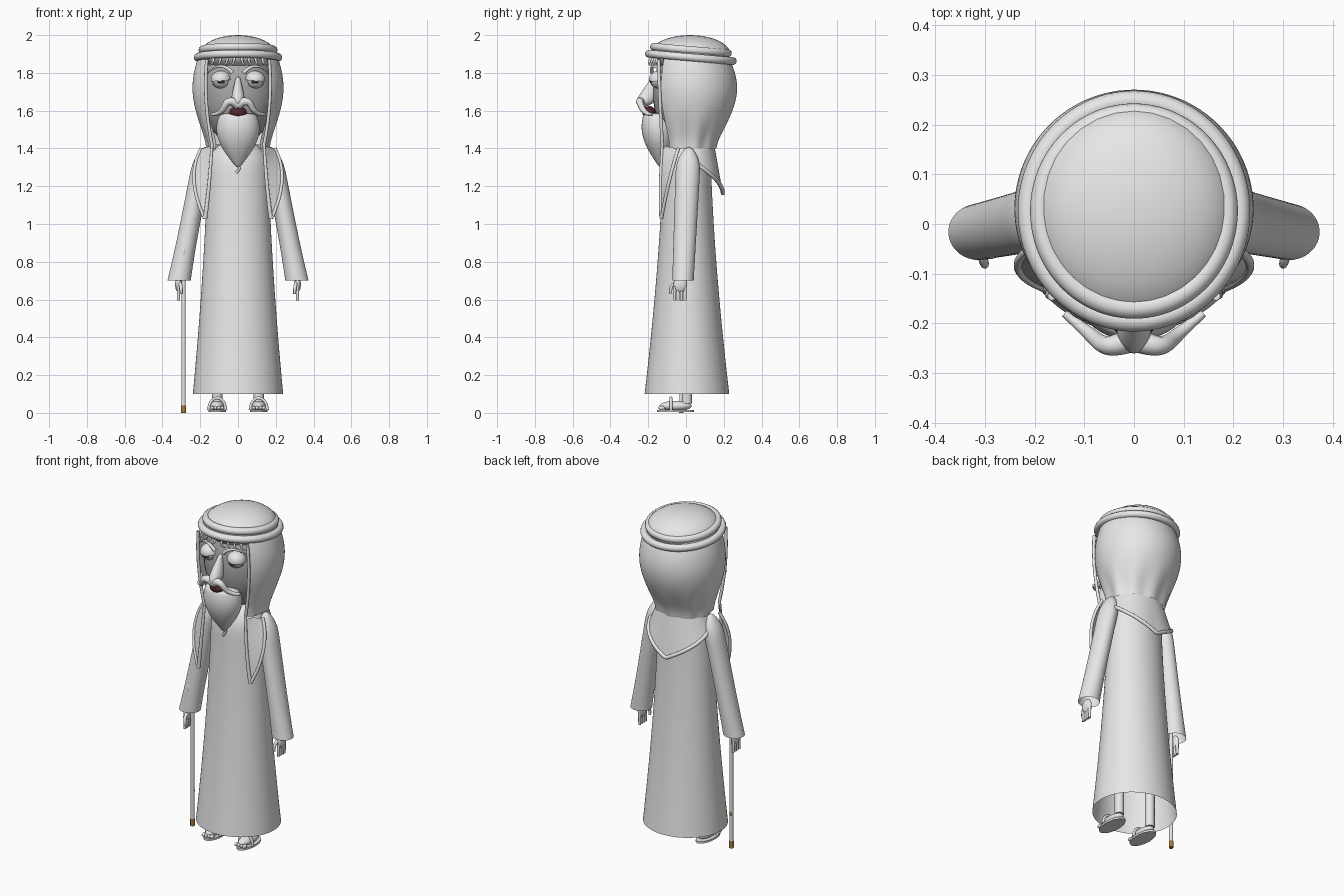
import bpy, bmesh
from math import sin, cos, pi, radians, sqrt
from mathutils import Matrix, Vector

if "Cube" in bpy.data.objects:
    bpy.data.objects.remove(bpy.data.objects["Cube"])


def material(name, red, green, blue):
    mat = bpy.data.materials.new(name)
    mat.use_nodes = True
    mat.diffuse_color = (red, green, blue, 1)
    for node in mat.node_tree.nodes:
        if node.type == "BSDF_PRINCIPLED":
            node.inputs["Base Color"].default_value = (red, green, blue, 1)
    return mat


CLOTH = material("pale grey", 0.8, 0.8, 0.8)
FACE = material("mid grey", 0.4, 0.4, 0.4)
DARK = material("near black", 0.03, 0.03, 0.03)
RED = material("dark red", 0.08, 0.02, 0.02)
GOLD = material("gold brown", 0.4, 0.2, 0.05)


def mix(start, end, t):
    return start + (end - start) * t


def arc(start, control, end, steps=10):
    """Points along a quadratic curve."""
    a, b, c = Vector(start), Vector(control), Vector(end)
    return [mix(mix(a, b, i / steps), mix(b, c, i / steps), i / steps)
            for i in range(steps + 1)]


def finish(bm, name, mat, subdivide=False):
    bmesh.ops.recalc_face_normals(bm, faces=bm.faces)
    mesh = bpy.data.meshes.new(name)
    bm.to_mesh(mesh)
    bm.free()
    mesh.materials.append(mat)
    mesh.shade_smooth()
    mesh.set_sharp_from_angle(angle=radians(75))
    part = bpy.data.objects.new(name, mesh)
    bpy.context.scene.collection.objects.link(part)
    if subdivide:
        part.modifiers.new("rounding", "SUBSURF").levels = 1


def sheet(name, rows, mat=CLOTH, closed=False, caps=()):
    """Surface through rows of points; caps lists the row ends to fill."""
    bm = bmesh.new()
    grid = [[bm.verts.new(point) for point in row] for row in rows]
    count = len(rows[0])
    for lower, upper in zip(grid, grid[1:]):
        for i in range(count if closed else count - 1):
            j = (i + 1) % count
            bm.faces.new((lower[i], lower[j], upper[j], upper[i]))
    for end in caps:
        bm.faces.new(grid[end])
    finish(bm, name, mat, subdivide=True)


def loft(name, section, steps=12, sides=32, caps=(0, -1)):
    """Stacked ellipses; section(t) gives centre x, y, z and the two radii."""
    rows = []
    for step in range(steps + 1):
        x, y, z, wide, deep = section(step / steps)
        turns = [2 * pi * i / sides for i in range(sides)]
        rows.append([(x + wide * cos(a), y + deep * sin(a), z) for a in turns])
    sheet(name, rows, closed=True, caps=caps)


def ball(name, centre, size, mat=CLOTH, cut=None, keep=1, tilt=0):
    """Ellipsoid, optionally cut level to keep only its top (1) or bottom (-1)."""
    bm = bmesh.new()
    bmesh.ops.create_uvsphere(bm, u_segments=32, v_segments=20, radius=1)
    if cut is not None:
        bmesh.ops.bisect_plane(bm, geom=bm.verts[:] + bm.edges[:] + bm.faces[:],
                               plane_co=(0, 0, cut), plane_no=(0, 0, -keep), clear_outer=True)
    bm.transform(Matrix.Translation(centre) @ Matrix.Rotation(tilt, 4, "Y")
                 @ Matrix.Diagonal((*size, 1)))
    finish(bm, name, mat)


def disc(name, centre, wide, deep, height, mat=CLOTH):
    bm = bmesh.new()
    bmesh.ops.create_cone(bm, cap_ends=True, segments=24, radius1=1, radius2=1, depth=1)
    bm.transform(Matrix.Translation(centre) @ Matrix.Diagonal((wide, deep, height, 1)))
    finish(bm, name, mat)


def tube(name, points, radius, taper=1, cyclic=False):
    """Round cord whose thickness changes evenly to radius * taper."""
    curve = bpy.data.curves.new(name, "CURVE")
    curve.dimensions = "3D"
    curve.bevel_depth, curve.bevel_resolution, curve.resolution_u = radius, 3, 6
    curve.use_fill_caps = True
    spline = curve.splines.new("NURBS")
    spline.points.add(len(points) - 1)
    for i, point in enumerate(points):
        spline.points[i].co = (*point, 1)
        spline.points[i].radius = mix(1, taper, i / (len(points) - 1))
    spline.order_u = min(3, len(points))
    spline.use_endpoint_u = not cyclic
    spline.use_cyclic_u = cyclic
    curve.materials.append(CLOTH)
    part = bpy.data.objects.new(name, curve)
    bpy.context.scene.collection.objects.link(part)


# Long robe, flared and open at the hem, rounded at the shoulders
def robe_section(t):
    flare = max(0, 1 - t) ** 1.6
    shoulder = sqrt(1 - 0.8 * max(0, t * 10 - 9) ** 2)
    return (0, 0.005, mix(0.1, 1.45, t),
            shoulder * (0.16 + 0.08 * flare), shoulder * (0.125 + 0.1 * flare))


loft("robe", robe_section, steps=20, sides=40, caps=(-1,))


# Beard, tapering to a point with a small curl
def beard_section(t):
    swell = sin(pi * mix(0.3, 0.98, t))
    return 0, mix(-0.15, -0.135, t), mix(1.59, 1.3, t), 0.115 * swell, 0.09 * swell


loft("beard", beard_section)
tube("beard_curl", [(0, -0.13, 1.32), (0.02, -0.13, 1.3), (-0.01, -0.13, 1.27)], 0.007)


# Long nose, widest near its tip
def nose_section(t):
    radius = mix(0.01, 0.05, t) * sqrt(1.01 - t ** 5)
    return 0, mix(-0.165, -0.225, t), mix(1.78, 1.62, t), radius, 1.4 * radius


loft("nose", nose_section, sides=20)
ball("face", (0, 0, 1.69), (0.195, 0.175, 0.27), FACE)
ball("mouth", (0, -0.195, 1.59), (0.046, 0.036, 0.034), RED)

# Parts that come in pairs
for side, s in (("left", 1), ("right", -1)):

    def mirrored(*points):
        return [(s * x, y, z) for x, y, z in points]

    # Sleeve, domed at the shoulder and widening to an open cuff
    def sleeve_section(t):
        dome = sqrt(min(1, 8 * t + 0.05))
        return (s * mix(0.175, 0.312, t), mix(0.015, -0.016, t), mix(1.41, 0.7, t),
                dome * (0.052 + 0.01 * t ** 4), dome * mix(0.067, 0.057, t))

    loft(side + "_sleeve", sleeve_section, caps=(0,))

    # Hand
    hand = s * 0.315
    ball(side + "_palm", (hand, -0.03, 0.68), (0.018, 0.036, 0.042))
    for finger in range(4):
        y = mix(-0.06, -0.005, finger / 3)
        tube(f"{side}_finger_{finger + 1}", [(hand, y, 0.67), (hand, y, 0.595)], 0.0095, taper=0.8)
    tube(side + "_thumb", mirrored((0.31, -0.04, 0.69), (0.3, -0.09, 0.68), (0.3, -0.08, 0.63)),
         0.011, taper=0.7)

    # Leg, foot and sandal
    leg = s * 0.11
    tube(side + "_leg", [(leg, 0.005, 0.05), (leg, 0.005, 0.4)], 0.027)
    ball(side + "_foot", (leg, -0.055, 0.037), (0.038, 0.085, 0.027))
    disc(side + "_sole", (leg, -0.055, 0.01), 0.047, 0.098, 0.012)
    for toe in range(4):
        ball(f"{side}_toe_{toe + 1}", (leg + 0.018 * (toe - 1.5), -0.13, 0.026), (0.01, 0.018, 0.011))
    bow = [pi * i / 8 for i in range(9)]
    tube(side + "_strap", [(leg + 0.046 * cos(a), -0.08, 0.015 + 0.065 * sin(a)) for a in bow], 0.008)

    # Heavy-lidded eye
    eye = (s * 0.09, -0.142, 1.763)
    for part, size, options in (("eyeball", 0.046, {}),
                                ("upper_lid", 0.054, {"cut": -0.1, "tilt": s * 0.08}),
                                ("lower_lid", 0.051, {"cut": -0.45, "keep": -1})):
        ball(f"{side}_{part}", eye, (size, size, 0.9 * size), **options)
    ball(side + "_pupil", (s * 0.09, -0.184, 1.752), (0.02, 0.008, 0.009), DARK)

    # Moustache, eyebrow and loose hair on the forehead
    tube(side + "_moustache", mirrored((0, -0.23, 1.63), (0.05, -0.255, 1.67),
                                       (0.09, -0.22, 1.58), (0.14, -0.18, 1.58)), 0.026, taper=0.3)
    tube(side + "_eyebrow", mirrored((0.03, -0.18, 1.8), (0.09, -0.19, 1.87), (0.16, -0.13, 1.8)),
         0.011, taper=0.3)
    for wisp in range(4):
        x, y = mix(0.02, 0.13, wisp / 3), mix(-0.185, -0.15, wisp / 3)
        tube(f"{side}_hair_wisp_{wisp + 1}",
             mirrored((x, y, 1.88), (x, y - 0.02, 1.84), (x + 0.03, y, 1.84)), 0.008, taper=0.2)

    # Front edge of the scarf, its hanging tail, hem and tassel
    tube(side + "_scarf_edge", mirrored((0.165, -0.145, 1.87), (0.185, -0.14, 1.66),
                                        (0.138, -0.125, 1.42)), 0.009)
    inner = arc(*mirrored((0.138, -0.125, 1.42), (0.15, -0.14, 1.2), (0.174, -0.13, 1.03)))
    outer = arc(*mirrored((0.195, -0.04, 1.4), (0.28, -0.09, 1.25), (0.178, -0.13, 1.03)))
    sheet(side + "_scarf_tail", [inner, outer])
    tube(side + "_tail_hem", outer, 0.009)
    tube(side + "_tassel", inner, 0.008, taper=1.4)

# Walking stick with metal tip, and its knob showing through the sleeve
cane_x, cane_y = -0.288, -0.025
tube("cane", [(cane_x, cane_y, 0.03), (cane_x, cane_y, 0.84)], 0.011)
disc("cane_tip", (cane_x, cane_y, 0.02), 0.013, 0.013, 0.04, GOLD)
ball("cane_band", (cane_x, cane_y + 0.007, 0.21), (0.009, 0.008, 0.012), GOLD)
ball("cane_knob", (cane_x, -0.055, 0.85), (0.013, 0.016, 0.034))

# Headscarf wrapped round the back of the head, with folds towards the neck
rows = []
for level in range(13):
    z = mix(1.92, 1.4, level / 12)
    bulge = abs(cos(pi * min(0.5, (z - 1.72) / 0.6))) ** 1.2 if z > 1.42 else 0
    fold = 0.035 * max(0, min(1, (1.6 - z) * 7))
    row = []
    for i in range(49):
        a = radians(mix(-135, 135, i / 48))
        depth = 0.127 + 0.115 * bulge if cos(a) > 0 else 0.17 + 0.06 * bulge
        ripple = 1 + fold * cos(9 * a)
        row.append((ripple * (0.165 + 0.077 * bulge) * sin(a), 0.03 + ripple * depth * cos(a), z))
    rows.append(row)
sheet("headscarf", rows)

# Pointed back flap of the scarf with a thick hem
rows = []
for level in range(6):
    t = level / 5
    row = []
    for i in range(25):
        across = mix(-1, 1, i / 24)
        a = radians(95 * across)
        drop = mix(0.09, 0.26, 1 - abs(across))
        row.append((mix(0.155, 0.19, t) * sin(a),
                    mix(0.03, 0.055, t) + mix(0.12, 0.14, t) * cos(a), 1.42 - t * drop))
    rows.append(row)
sheet("scarf_back_flap", rows)
tube("back_flap_hem", rows[-1], 0.011)

# Crown and the two cords round it, tilted down towards the back
ball("crown", (0, 0.022, 1.9), (0.2, 0.212, 0.1))
for name, radius, z in (("lower_cord", 0.214, 1.882), ("upper_cord", 0.189, 1.921)):
    turns = [2 * pi * i / 32 for i in range(32)]
    tube(name, [(radius * cos(a), 0.026 + 1.04 * radius * sin(a), z - 0.09 * radius * sin(a))
                for a in turns], 0.021, cyclic=True)
